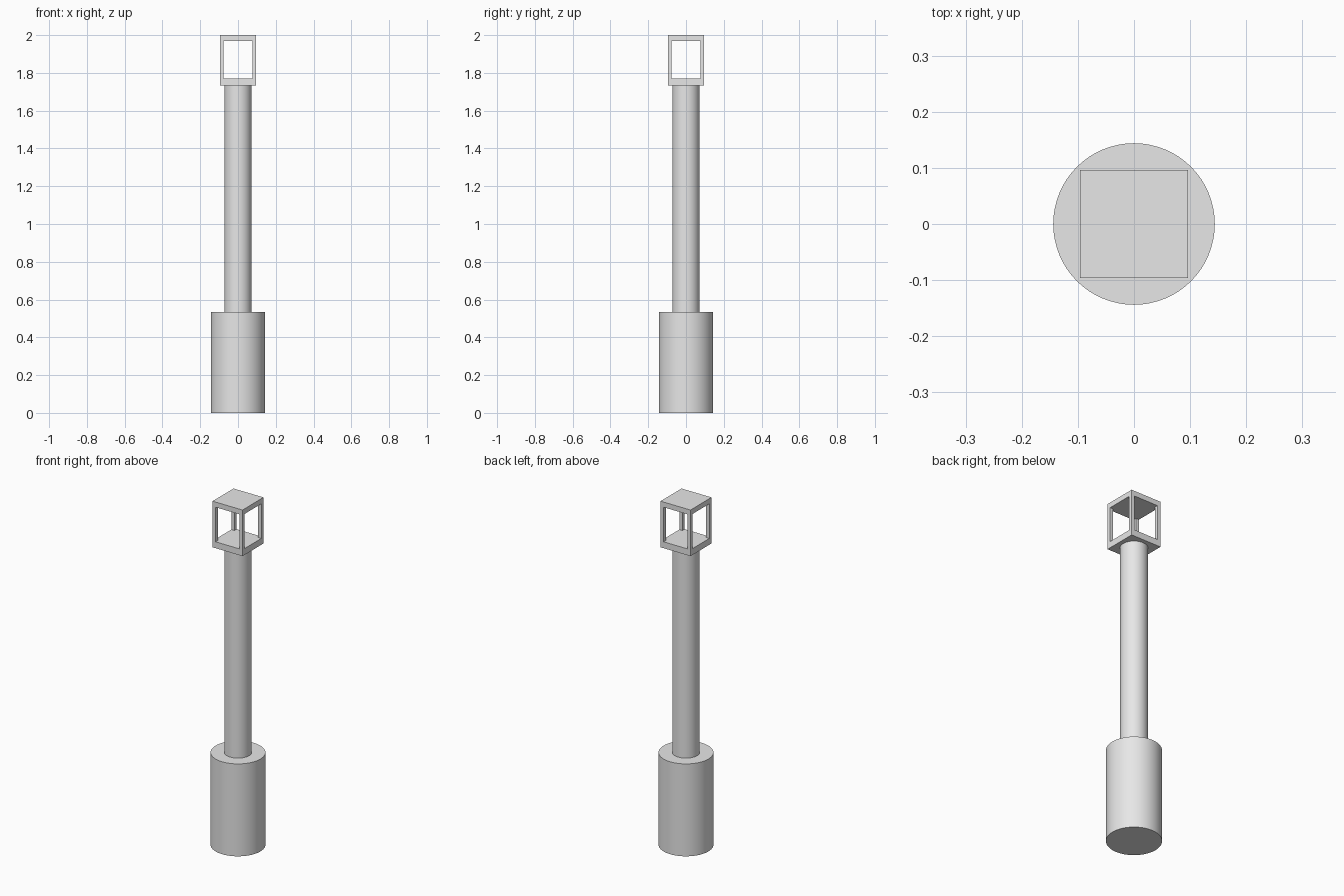
import bpy

if "Cube" in bpy.data.objects:
    bpy.data.objects.remove(bpy.data.objects["Cube"])

grey = bpy.data.materials.new("light_grey")
grey.diffuse_color = (0.8, 0.8, 0.8, 1)
grey.use_nodes = True
grey.node_tree.nodes["Principled BSDF"].inputs["Base Color"].default_value = grey.diffuse_color


def finish(name):
    ob = bpy.context.object
    ob.name = name
    ob.data.materials.append(grey)
    return ob


def cylinder(name, radius, z0, z1):
    bpy.ops.mesh.primitive_cylinder_add(vertices=64, radius=radius, depth=z1 - z0,
                                        location=(0, 0, (z0 + z1) / 2))
    finish(name)
    bpy.ops.object.shade_smooth_by_angle()


def box(name, x, y, z0, z1, width):
    bpy.ops.mesh.primitive_cube_add(size=1, location=(x, y, (z0 + z1) / 2))
    ob = finish(name)
    ob.scale = (width, width, z1 - z0)
    bpy.ops.object.transform_apply(location=False, rotation=False, scale=True)


# Thick round base and slender shaft
cylinder("base", 0.144, 0, 0.535)
cylinder("shaft", 0.072, 0.535, 1.733)

# Open square lantern: floor slab, roof slab and four corner posts
HALF, POST = 0.096, 0.02
box("lantern_floor", 0, 0, 1.733, 1.77, HALF * 2)
box("lantern_roof", 0, 0, 1.97, 2.0, HALF * 2)
offset = HALF - POST / 2
for sx in (-1, 1):
    for sy in (-1, 1):
        box("corner_post", sx * offset, sy * offset, 1.77, 1.97, POST)
